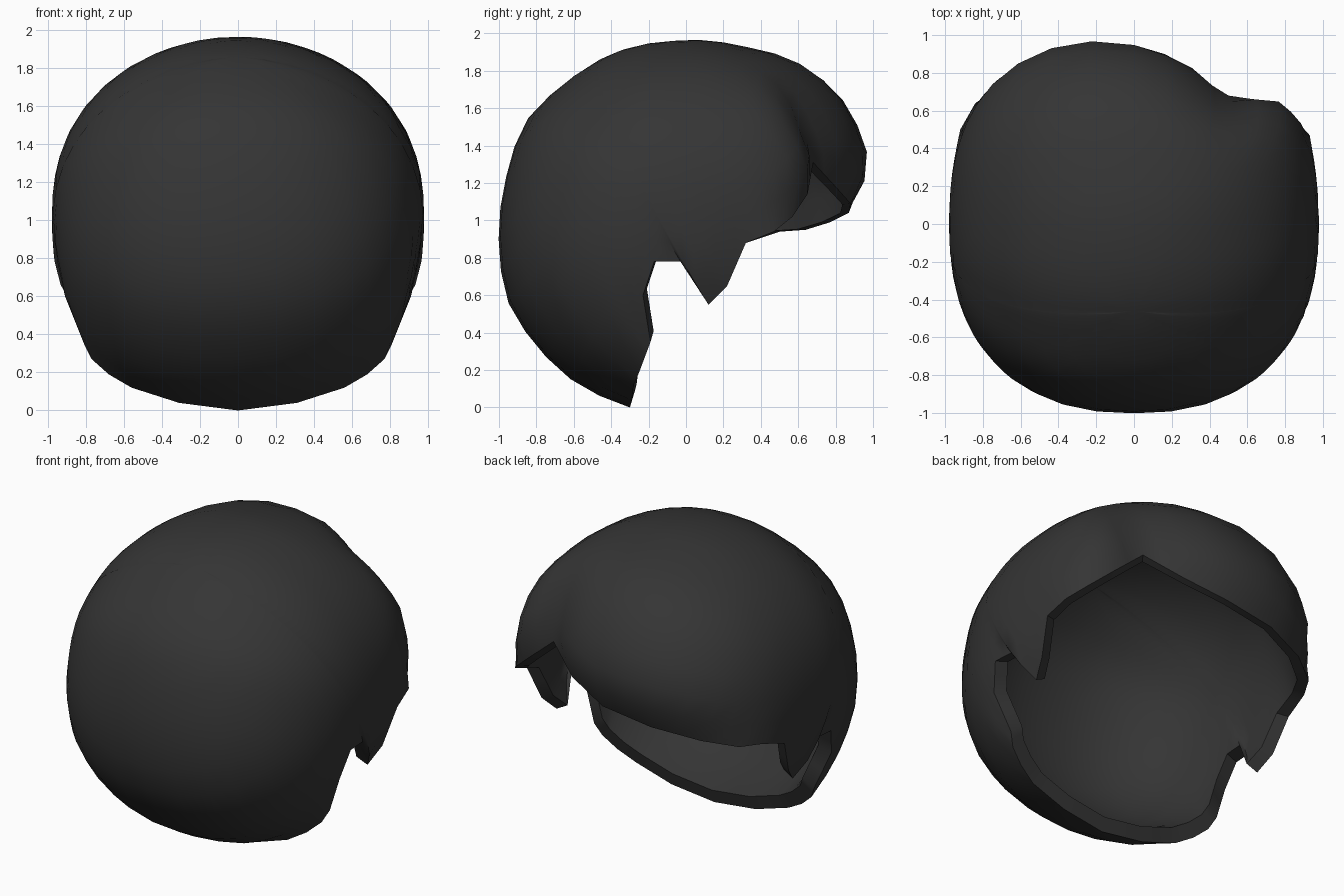
import bpy, bmesh, math
from mathutils import Vector

if "Cube" in bpy.data.objects:
    bpy.data.objects.remove(bpy.data.objects["Cube"])

CENTRE = Vector((0, 0, 1))
POLE = Vector((0, -0.47, 0.88)).normalized()
RINGS = 14

# side outline of the cap as (y, z - 1), stored as (angle, radius)
OUTLINE = [(-.3, -.99), (-.6, -.86), (-.8, -.67), (-.95, -.44), (-1, -.14), (-.97, .18),
           (-.85, .54), (-.65, .73), (-.4, .89), (-.07, .96), (.3, .93), (.68, .81),
           (.85, .65), (1, .33), (.99, .19), (.95, 0), (.8, -.5), (.3, -.9)]
POLAR = sorted((math.atan2(z, y) % math.tau, math.hypot(y, z)) for y, z in OUTLINE)
POLAR = [(POLAR[-1][0] - math.tau, POLAR[-1][1])] + POLAR + [(POLAR[0][0] + math.tau, POLAR[0][1])]

# depth of the fringe across x: the notch is the parting
PARTING = [(-2, 1), (-.12, 1), (.22, .92), (.46, .77), (.52, .75), (.68, .85), (.8, .96), (.9, 1), (2, 1)]


def interp(table, x):
    for (x0, y0), (x1, y1) in zip(table, table[1:]):
        if x <= x1:
            return y0 + (y1 - y0) * (x - x0) / (x1 - x0)
    return table[-1][1]


def inside(p, power):
    w = min(1, max(0, (p.y - .1) / .5))
    y = p.y / (1 + (interp(PARTING, p.x) - 1) * w)
    r = interp(POLAR, math.atan2(p.z, y) % math.tau)
    return (abs(p.x) / .98) ** power + (math.hypot(y, p.z) / r) ** power < 1


def radius(d):
    # squarer towards the fringe, rounder towards the crown
    power = 2.35 + .35 * max(0, d.y) - .3 * max(0, d.z)
    lo, hi = 0.3, 1.6
    for _ in range(24):
        mid = (lo + hi) / 2
        if inside(d * mid, power):
            lo = mid
        else:
            hi = mid
    return lo


# rim: right fringe, sideburn, nape, then mirrored sideburn and left fringe
right_fringe = [(.5, .68, 1.31), (.7, .65, 1.14), (.84, .57, 1.02), (.93, .47, .94)]
side = [(.95, .32, .88), (.91, .22, .65), (.87, .12, .55), (.94, -.03, .78), (.95, -.17, .78),
        (.91, -.23, .6), (.81, -.19, .35), (.77, -.22, .27), (.68, -.25, .19),
        (.56, -.28, .12), (.31, -.29, .04)]
nape = [(0, -.3, 0)]
left_fringe = [(-.92, .5, .94), (-.84, .64, .95), (-.65, .77, .99), (-.35, .87, 1.04),
               (0, .88, 1.09), (.28, .8, 1.18)]
corners = right_fringe + side + nape + [(-x, y, z) for x, y, z in reversed(side)] + left_fringe
rim = []
for a, b in zip(corners, corners[1:] + corners[:1]):
    a, b = Vector(a) - CENTRE, Vector(b) - CENTRE
    rim += [a, (a + b) / 2]


def inner_scale(d, s):
    # thick fringe that narrows to its lower edge
    front = max(0, d.y)
    return .91 + front * (-.06 + .1 * max(0, (s - .8) / .2))


# hair shell: outer surface from the crown to the rim, then back up the inside
bm = bmesh.new()
columns = []
for target in rim:
    d1 = target.normalized()
    fit = target.length / radius(d1)
    outer, inner = [], []
    for i in range(1, RINGS + 1):
        s = i / RINGS
        d = POLE.slerp(d1, s)
        p = d * radius(d) * (1 + (fit - 1) * s ** 14)
        outer.append(bm.verts.new(p + CENTRE))
        inner.append(bm.verts.new(p * inner_scale(d, s) + CENTRE))
    columns.append(outer + inner[::-1])
crown = POLE * radius(POLE)
top_out = bm.verts.new(crown + CENTRE)
top_in = bm.verts.new(crown * inner_scale(POLE, 0) + CENTRE)
for a, b in zip(columns, columns[1:] + columns[:1]):
    bm.faces.new((top_out, a[0], b[0]))
    bm.faces.new((top_in, b[-1], a[-1]))
    for i in range(len(a) - 1):
        bm.faces.new((a[i], a[i + 1], b[i + 1], b[i]))
bmesh.ops.recalc_face_normals(bm, faces=bm.faces)

mesh = bpy.data.meshes.new("hair")
bm.to_mesh(mesh)
bm.free()
hair = bpy.data.objects.new("hair", mesh)
bpy.context.collection.objects.link(hair)

mat = bpy.data.materials.new("charcoal")
mat.diffuse_color = (.035, .035, .035, 1)
mat.use_nodes = True
mat.node_tree.nodes["Principled BSDF"].inputs["Base Color"].default_value = mat.diffuse_color
mesh.materials.append(mat)

bpy.context.view_layer.objects.active = hair
hair.select_set(True)
bpy.ops.object.shade_smooth_by_angle(angle=math.radians(45))
